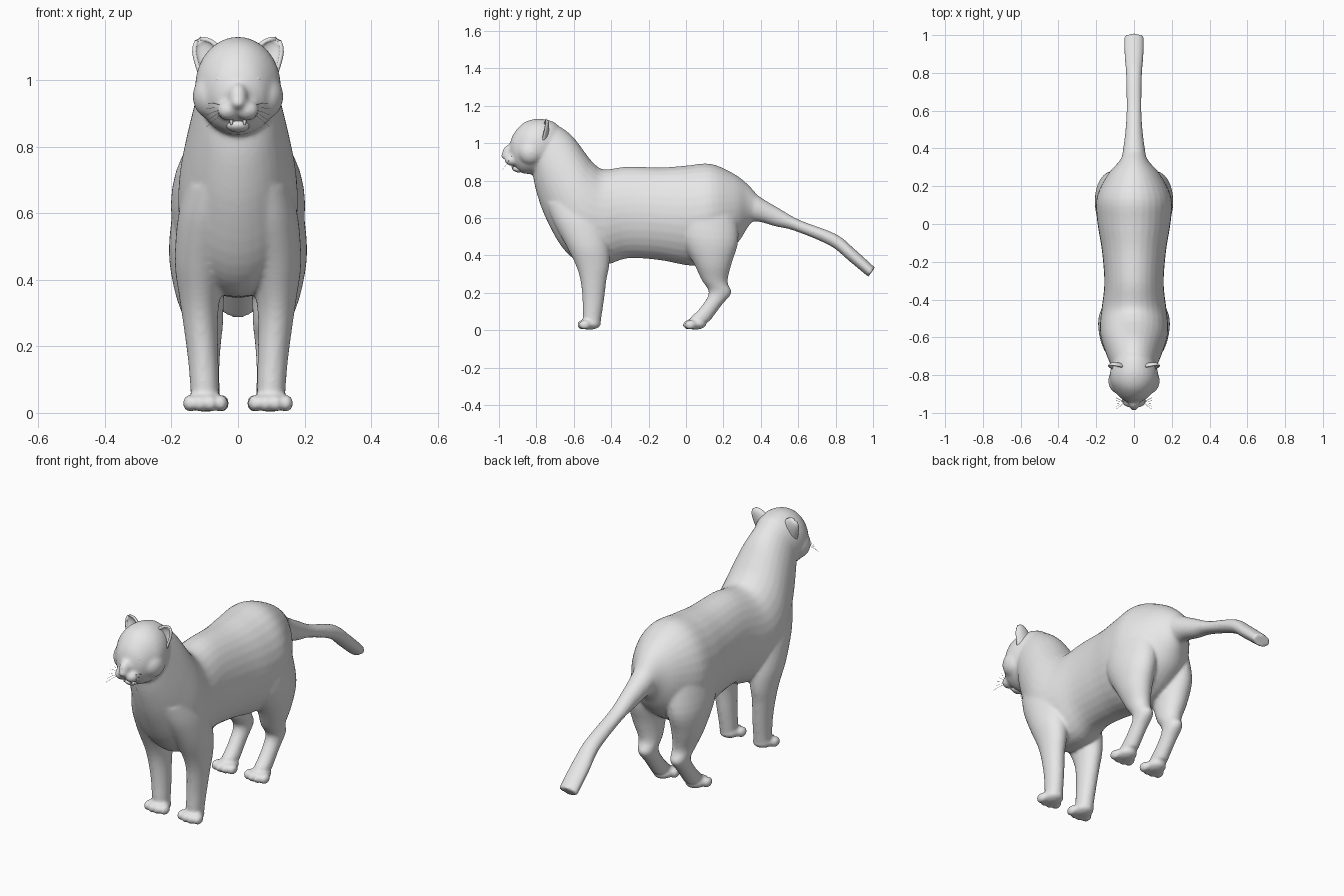
import bpy, bmesh, math
from mathutils import Vector, Matrix

old = bpy.data.objects.get("Cube")
if old:
    bpy.data.objects.remove(old, do_unlink=True)

fur = bpy.data.materials.new("grey_fur")
fur.use_nodes = True
COLOUR = (.8, .8, .8, 1)
fur.diffuse_color = COLOUR
fur.node_tree.nodes["Principled BSDF"].inputs["Base Color"].default_value = COLOUR


def spline(rows, steps=4):
    """Smooth the list of stations with a Catmull-Rom curve."""
    out = []
    last = len(rows) - 1
    for i in range(last):
        quad = [rows[max(i - 1, 0)], rows[i], rows[i + 1], rows[min(i + 2, last)]]
        for s in range(steps):
            t = s / steps
            out.append([b + t / 2 * (c - a + t * (2 * a - 5 * b + 4 * c - d + t * (3 * (b - c) + d - a)))
                        for a, b, c, d in zip(*quad)])
    return out + [rows[-1]]


def loft(bm, rows, sides=32):
    """Rings given by two opposite points in the side plane, a centre x and a half width."""
    rings = []
    for y1, z1, y2, z2, cx, w in spline(rows):
        mid = Vector((cx, (y1 + y2) / 2, (z1 + z2) / 2))
        arm = Vector((0, y1 - y2, z1 - z2)) / 2
        ring = []
        for k in range(sides):
            a = math.tau * k / sides
            ring.append(bm.verts.new(mid + arm * math.cos(a) + Vector((w * math.sin(a), 0, 0))))
        rings.append(ring)
    faces = [bm.faces.new(rings[0]), bm.faces.new(rings[-1])]
    for r, q in zip(rings, rings[1:]):
        for k in range(sides):
            n = (k + 1) % sides
            faces.append(bm.faces.new((r[k], r[n], q[n], q[k])))
    bmesh.ops.recalc_face_normals(bm, faces=faces)


def ball(bm, centre, size, tilt=0):
    m = Matrix.Translation(centre) @ Matrix.Rotation(tilt, 4, 'X') @ Matrix.Diagonal((*size, 1))
    bmesh.ops.create_uvsphere(bm, u_segments=20, v_segments=12, radius=1, matrix=m)


def finish(bm, name):
    mesh = bpy.data.meshes.new(name)
    bm.to_mesh(mesh)
    bm.free()
    mesh.materials.append(fur)
    mesh.polygons.foreach_set("use_smooth", [True] * len(mesh.polygons))
    obj = bpy.data.objects.new(name, mesh)
    bpy.context.collection.objects.link(obj)
    return obj


def central(rows):
    return [(a, b, c, d, 0, w) for a, b, c, d, w in rows]


# Torso, chest and neck: top point, bottom point, half width
torso = central([
    (.40, .70, .37, .60, .05), (.33, .78, .33, .55, .08), (.25, .84, .27, .46, .14),
    (.13, .89, .15, .37, .198), (0, .88, .03, .345, .195), (-.14, .87, -.14, .375, .17),
    (-.31, .875, -.31, .385, .157), (-.44, .86, -.43, .35, .17), (-.5, .90, -.56, .36, .18),
    (-.54, .95, -.66, .44, .175), (-.60, 1.03, -.75, .6, .15), (-.66, 1.08, -.80, .74, .127),
    (-.72, 1.11, -.82, .84, .11)])

# Skull tapering to the face
head = central([
    (-.66, 1.06, -.75, .87, .08), (-.70, 1.11, -.77, .84, .11), (-.77, 1.13, -.80, .835, .127),
    (-.83, 1.125, -.84, .835, .126), (-.88, 1.10, -.875, .84, .106),
    (-.925, 1.045, -.905, .86, .078), (-.945, .985, -.925, .89, .045)])

# Tail, bent down toward a blunt tip
tail = central([
    (.32, .77, .32, .58, .07), (.40, .71, .39, .58, .058), (.5, .65, .48, .555, .046),
    (.61, .588, .58, .532, .04), (.8, .515, .77, .452, .042), (.9, .435, .87, .372, .05),
    (1.01, .335, .975, .285, .052)])

# Legs: front point, back point, centre x, half width
front_leg = [
    (-.75, .68, -.46, .68, .07, .09), (-.71, .58, -.43, .58, .09, .092),
    (-.64, .45, -.41, .45, .11, .08), (-.59, .35, -.41, .35, .115, .062),
    (-.565, .27, -.425, .27, .113, .052), (-.553, .165, -.438, .165, .105, .046),
    (-.552, .07, -.452, .07, .1, .043), (-.545, .02, -.46, .02, .1, .042)]
hind_leg = [
    (-.1, .68, .27, .64, .09, .1), (-.04, .5, .28, .48, .115, .093),
    (.04, .36, .245, .36, .115, .074), (.083, .27, .222, .26, .1, .055),
    (.122, .2, .243, .2, .095, .043), (.076, .12, .193, .137, .095, .039),
    (.025, .07, .125, .045, .095, .04)]

bm = bmesh.new()
for rows in (torso, head, tail):
    loft(bm, rows)
for side in (-1, 1):
    for rows in (front_leg, hind_leg):
        loft(bm, [(*r[:4], side * r[4], r[5]) for r in rows])
    # Muzzle pad and cheek
    ball(bm, (side * .028, -.932, .91), (.036, .038, .031))
    ball(bm, (side * .077, -.83, .952), (.06, .07, .07))
    # Paws with four toes each
    for y, cx in ((-.515, .098), (.05, .095)):
        ball(bm, (side * cx, y, .033), (.052, .06, .03))
        for toe in (-1.5, -.5, .5, 1.5):
            ball(bm, (side * cx + toe * .031, y - .04 + abs(toe) * .009, .029), (.022, .032, .026))
# Nose bridge and tip
ball(bm, (0, -.942, .95), (.03, .04, .045), -.4)
ball(bm, (0, -.966, .934), (.024, .024, .018), .3)
body = finish(bm, "body")
remesh = body.modifiers.new("blend", 'REMESH')
remesh.mode = 'VOXEL'
remesh.voxel_size = .008
remesh.use_smooth_shade = True
smooth = body.modifiers.new("soften", 'SMOOTH')
smooth.factor = .5
smooth.iterations = 7

# Cupped ears leaning outward, open toward the front
bm = bmesh.new()
ROWS, COLS = 8, 12
BASE, TIP = Vector((.068, -.77, 1.04)), Vector((.119, -.75, 1.122))
ACROSS, BACK = Vector((.85, 0, -.53)), Vector((0, .55, 0))
for side in (-1, 1):
    grid = []
    for i in range(ROWS + 1):
        u = i / ROWS
        radius = .052 * (1 - .45 * u) * math.sqrt(max(1 - u ** 5, .05))
        line = []
        for j in range(COLS + 1):
            a = math.pi * j / COLS
            p = BASE.lerp(TIP, u) + radius * (ACROSS * math.cos(a) + BACK * math.sin(a))
            line.append(bm.verts.new((side * p.x, p.y, p.z)))
        grid.append(line)
    for r, q in zip(grid, grid[1:]):
        for j in range(COLS):
            bm.faces.new((r[j], r[j + 1], q[j + 1], q[j]))
bmesh.ops.recalc_face_normals(bm, faces=bm.faces)
ears = finish(bm, "ears")
shell = ears.modifiers.new("thickness", 'SOLIDIFY')
shell.thickness = .012
shell.offset = 0

# Eyes, chin and teeth
bm = bmesh.new()
for side in (-1, 1):
    ball(bm, (side * .052, -.911, 1.003), (.018, .014, .012))
finish(bm, "eyes")
bm = bmesh.new()
ball(bm, (0, -.9, .862), (.034, .03, .018), -.2)
finish(bm, "chin")
bm = bmesh.new()
for side in (-1, 1):
    ball(bm, (side * .02, -.928, .877), (.005, .005, .012))
finish(bm, "fangs")

# Whiskers
curve = bpy.data.curves.new("whiskers", 'CURVE')
curve.dimensions = '3D'
curve.bevel_depth = .0006
curve.bevel_resolution = 0
curve.materials.append(fur)
for side in (-1, 1):
    for k in range(5):
        line = curve.splines.new('POLY')
        line.points.add(2)
        for p, t in zip(line.points, (0, .5, 1)):
            p.co = (side * (.045 + .05 * t), -.945 - (.035 - .015 * k) * t,
                    .9 + .006 * k + (.012 * k - .03) * t - .01 * t * t, 1)
whiskers = bpy.data.objects.new("whiskers", curve)
bpy.context.collection.objects.link(whiskers)
